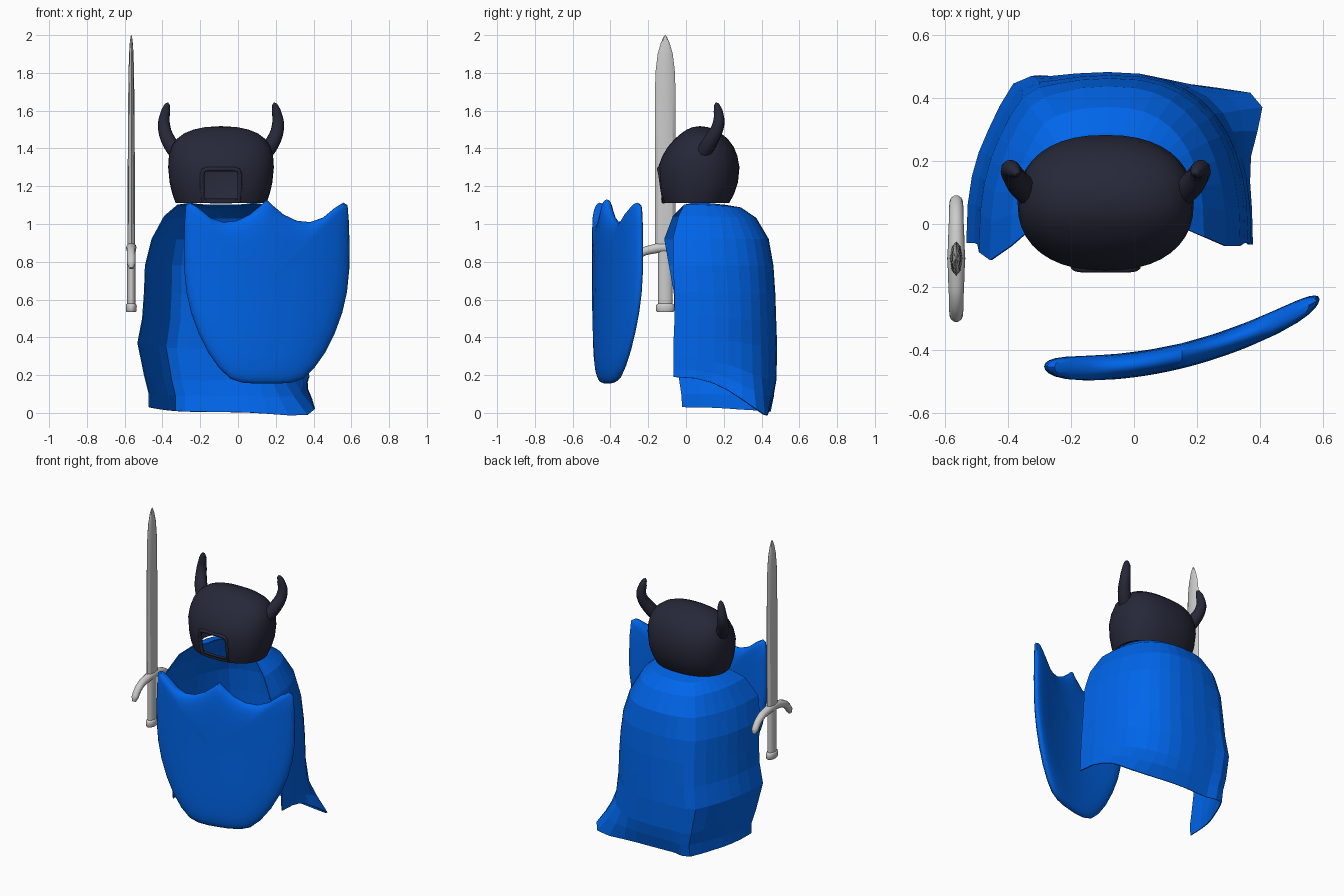
import bpy, bmesh, math
from math import sin, cos, pi, tau

if "Cube" in bpy.data.objects:
    bpy.data.objects.remove(bpy.data.objects["Cube"])


def material(name, rgb):
    m = bpy.data.materials.new(name)
    m.diffuse_color = (*rgb, 1)
    m.use_nodes = True
    m.node_tree.nodes["Principled BSDF"].inputs["Base Color"].default_value = m.diffuse_color
    return m


BLUE = material("blue", (0.0, 0.13, 0.82))
DARK = material("dark", (0.019, 0.021, 0.04))
CX = -0.09  # centre plane of helmet and cape


def select(ob):
    bpy.ops.object.select_all(action='DESELECT')
    ob.select_set(True)
    bpy.context.view_layer.objects.active = ob


def smooth(ob, angle=40):
    select(ob)
    bpy.ops.object.shade_smooth_by_angle(angle=math.radians(angle))


def power(v, p):
    return math.copysign(abs(v) ** p, v)


def loft(name, rows, mat=None, closed=True, caps=(False, False)):
    """Skin a list of equally long point rows."""
    bm = bmesh.new()
    vs = [[bm.verts.new(p) for p in r] for r in rows]
    n = len(rows[0])
    for a, b in zip(vs, vs[1:]):
        for i in range(n if closed else n - 1):
            j = (i + 1) % n
            bm.faces.new((a[i], a[j], b[j], b[i]))
    for end, cap in zip((0, -1), caps):
        if cap:
            bm.faces.new(vs[end])
    bmesh.ops.remove_doubles(bm, verts=bm.verts, dist=1e-5)
    bmesh.ops.recalc_face_normals(bm, faces=bm.faces)
    me = bpy.data.meshes.new(name)
    bm.to_mesh(me)
    bm.free()
    ob = bpy.data.objects.new(name, me)
    bpy.context.collection.objects.link(ob)
    if mat:
        me.materials.append(mat)
    return ob


def tube(name, pts, mat=None, cyclic=False):
    """Round tube through (x, y, z, radius) points."""
    cu = bpy.data.curves.new(name, 'CURVE')
    cu.dimensions = '3D'
    cu.bevel_depth, cu.bevel_resolution = 1, 3
    cu.resolution_u, cu.use_fill_caps = 6, True
    sp = cu.splines.new('BEZIER')
    sp.bezier_points.add(len(pts) - 1)
    sp.use_cyclic_u = cyclic
    for bp, (x, y, z, r) in zip(sp.bezier_points, pts):
        bp.co, bp.radius = (x, y, z), r
        bp.handle_left_type = bp.handle_right_type = 'VECTOR' if cyclic else 'AUTO'
    ob = bpy.data.objects.new(name, cu)
    bpy.context.collection.objects.link(ob)
    if mat:
        cu.materials.append(mat)
    select(ob)
    bpy.ops.object.convert(target='MESH')
    ob = bpy.context.object
    smooth(ob, 60)
    return ob


def ellipse(cx, cy, z, rx, ry, n=16, p=1):
    return [(cx + rx * power(cos(tau * i / n), p), cy + ry * power(sin(tau * i / n), p), z)
            for i in range(n)]


# Helmet shell: half width, front y, back y per height
levels = [(1.11, .24, -.125, .228), (1.16, .258, -.14, .255), (1.22, .272, -.147, .275),
          (1.30, .28, -.148, .283), (1.36, .276, -.125, .272), (1.41, .262, -.095, .252),
          (1.45, .235, -.06, .222), (1.48, .195, -.025, .185), (1.50, .145, .005, .15),
          (1.513, .085, .035, .115), (1.518, .001, .074, .076)]
helmet = loft("helmet", [ellipse(CX, (f + b) / 2, z, w, (b - f) / 2, 40, .87)
                         for z, w, f, b in levels], DARK, caps=(False, True))
sol = helmet.modifiers.new("thickness", 'SOLIDIFY')
sol.thickness, sol.offset = .025, -1

# Face opening
bpy.ops.mesh.primitive_cube_add(size=1, location=(CX, -.15, 1.212))
cutter = bpy.context.object
cutter.scale = (.2, .3, .156)
cutter.hide_render = True
cut = helmet.modifiers.new("opening", 'BOOLEAN')
cut.operation, cut.object, cut.solver = 'DIFFERENCE', cutter, 'EXACT'
select(helmet)
for m in ("thickness", "opening"):
    bpy.ops.object.modifier_apply(modifier=m)
bpy.data.objects.remove(cutter)
smooth(helmet)
right_rim = [(.02, -.118, 1.12), (.095, -.114, 1.12), (.1, -.125, 1.19), (.1, -.135, 1.26),
             (.092, -.14, 1.284), (.07, -.143, 1.291)]
tube("face_opening_rim", [(CX + x, y, z, .012) for x, y, z in right_rim]
     + [(CX - x, y, z, .012) for x, y, z in reversed(right_rim)], DARK, cyclic=True)

# Horns
for side, s in (("left", -1), ("right", 1)):
    tube(side + "_horn", [(CX + s * dx, y, z, r) for dx, y, z, r in (
        (.22, .08, 1.36, .043), (.277, .13, 1.44, .04), (.302, .172, 1.53, .032),
        (.292, .17, 1.60, .024), (.284, .162, 1.632, .014), (.281, .158, 1.642, .003))], DARK)

# Cape: z left/back/right, x left/right, front y left/right, back y
cape_rows = [(1.11, 1.10, 1.11, -.25, .08, .04, .04, .20),
             (1.10, 1.085, 1.10, -.32, .15, -.01, -.01, .29),
             (1.04, 1.03, 1.04, -.39, .22, -.07, -.04, .37),
             (.92, .92, .92, -.455, .29, -.115, -.07, .435),
             (.78, .78, .78, -.49, .335, -.09, -.07, .46),
             (.64, .63, .64, -.495, .35, -.065, -.06, .47),
             (.50, .48, .51, -.505, .36, -.06, -.06, .475),
             (.37, .34, .40, -.53, .365, -.06, -.065, .48),
             (.20, .17, .29, -.495, .37, -.04, -.065, .475),
             (.10, .09, .23, -.47, .37, -.025, -.065, .46),
             (.03, .005, .19, -.47, .375, -.02, -.065, .435)]
rows = []
for k, (zl, zb, zr, xl, xr, yl, yr, yb) in enumerate(cape_rows):
    row = []
    low = k / 10
    flare = {10: 1, 9: .5, 8: .12}.get(k, 0)
    for i in range(21):
        t = pi * i / 20
        c, s = cos(t), sin(t)
        zs, yf = (zl, yl) if c > 0 else (zr, yr)
        x = (xl + xr) / 2 - (xr - xl) / 2 * power(c, .8)
        y = yf + (yb - yf) * s ** .8
        z = zb + (zs - zb) * abs(c) ** 3
        g = flare * math.exp(-((t - .72 * pi) / .33) ** 2)     # kicked-out hem corner
        h = low * math.exp(-((t - .31 * pi) / .22) ** 2)       # soft fold at the back
        row.append((x + .145 * g - .01 * h, y + .06 * g + .07 * h, z - .055 * g))
    rows.append(row)
cape = loft("cape", rows, BLUE, closed=False)
sol = cape.modifiers.new("thickness", 'SOLIDIFY')
sol.thickness, sol.offset = .006, 0

# Shield: half outline (u, z), mirrored, then domed over a bent sheet
half = [(0, 1.13), (.03, 1.10), (.09, 1.05), (.16, 1.017), (.23, 1.01), (.30, 1.035),
        (.36, 1.085), (.405, 1.113), (.428, 1.10), (.436, 1.0), (.438, .88), (.437, .76),
        (.425, .64), (.40, .53), (.36, .42), (.31, .32), (.25, .235), (.19, .18),
        (.13, .16), (.06, .155), (0, .155)]
outline = half + [(-u, z) for u, z in half[-2:0:-1]]


def shield_ring(s, side):
    d = side * .04 * (1 - s ** 9) ** .5
    return [(.152 + s * u, -.419 + .244 * s * u + .38 * (s * u) ** 2 + d, .65 + s * (z - .65))
            for u, z in outline]


steps = (0, .25, .5, .7, .84, .92, .965, .99)
shield = loft("shield", [shield_ring(s, -1) for s in steps] + [shield_ring(1, 0)]
              + [shield_ring(s, 1) for s in reversed(steps)], BLUE)
smooth(shield, 50)

# Sword
SX, SY = -.565, -.11
blade = loft("sword_blade", [ellipse(SX, SY, z, rx, ry, 8) for z, rx, ry in (
    (.86, .021, .053), (1.3, .019, .055), (1.7, .016, .055), (1.82, .014, .05),
    (1.90, .012, .04), (1.96, .008, .023), (1.99, .004, .009), (2.0, .001, .001))],
    caps=(True, True))
smooth(blade, 30)
grip = loft("sword_grip", [ellipse(SX, SY, z, .022, .038) for z in (.57, .72, .88)],
            caps=(True, True))
smooth(grip)
pommel = loft("sword_pommel", [ellipse(SX, SY, z, .029 * f, .05 * f) for z, f in (
    (.533, .85), (.54, .98), (.565, 1), (.575, .9), (.58, .7))], caps=(True, True))
smooth(pommel)
tube("sword_guard", [(SX, SY + dy, z, r) for dy, z, r in (
    (-.19, .765, .012), (-.18, .79, .022), (-.13, .845, .023), (-.06, .868, .026), (0, .875, .028),
    (.06, .868, .026), (.13, .845, .023), (.18, .79, .022), (.19, .765, .012))])
